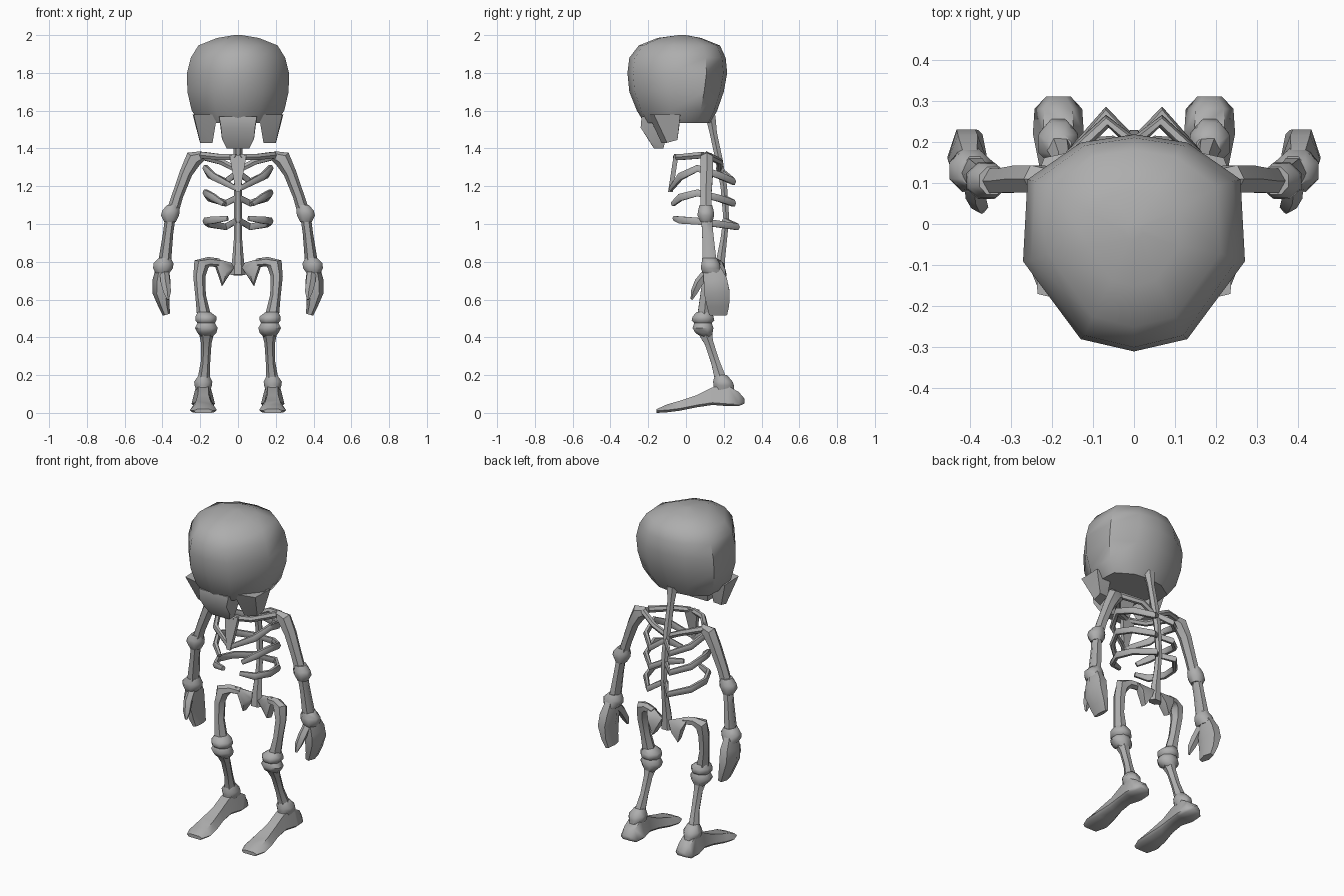
import bpy, bmesh, math
from mathutils import Vector

bone = bpy.data.materials.new("bone_grey")
bone.diffuse_color = (0.42, 0.42, 0.42, 1)


def finish(name, bm, mirror, angle=50):
    bmesh.ops.recalc_face_normals(bm, faces=bm.faces)
    me = bpy.data.meshes.new(name)
    bm.to_mesh(me)
    bm.free()
    me.materials.append(bone)
    me.polygons.foreach_set("use_smooth", [True] * len(me.polygons))
    me.set_sharp_from_angle(angle=math.radians(angle))
    ob = bpy.data.objects.new(name, me)
    bpy.context.collection.objects.link(ob)
    if mirror:
        ob.modifiers.new("mirror", 'MIRROR')
    return ob


def skin(bm, rings):
    """Bridge rings of points and cap both ends."""
    vs = [[bm.verts.new(p) for p in r] for r in rings]
    n = len(vs[0])
    for a, b in zip(vs, vs[1:]):
        for i in range(n):
            j = (i + 1) % n
            bm.faces.new((a[i], a[j], b[j], b[i]))
    bm.faces.new(vs[0])
    bm.faces.new(vs[-1])


def tube(name, pts, ref=(0, 1, 0), n=6, mirror=True):
    """Tube through (x, y, z, radius across, radius along ref)."""
    ref = Vector(ref)
    bm = bmesh.new()
    c = [Vector(p[:3]) for p in pts]
    rings = []
    for i, p in enumerate(pts):
        t = (c[min(i + 1, len(c) - 1)] - c[max(i - 1, 0)]).normalized()
        s = t.cross(ref).normalized()
        u = s.cross(t)
        rings.append([c[i] + s * p[3] * math.cos(k * math.tau / n)
                      + u * p[4] * math.sin(k * math.tau / n) for k in range(n)])
    skin(bm, rings)
    return finish(name, bm, mirror)


def stack(name, levels, n=8):
    """Vertical lumps from level rings (z, x, y, half x, half y)."""
    bm = bmesh.new()
    skin(bm, [[(x + a * math.cos((k + .5) * math.tau / n),
                y + b * math.sin((k + .5) * math.tau / n), z) for k in range(n)]
              for z, x, y, a, b in levels])
    return finish(name, bm, True)


def hull(name, pts, mirror=True):
    bm = bmesh.new()
    for p in pts:
        bm.verts.new(p)
    bmesh.ops.convex_hull(bm, input=bm.verts)
    return finish(name, bm, mirror)


# Skull: ten-sided outline lofted upwards (z, half width, front y, back y)
half = [(0, -1), (.48, -.887), (1, -.17), (.96, .585), (.48, .925), (0, 1)]
outline = half + [(-x, y) for x, y in half[-2:0:-1]]
bm = bmesh.new()
skin(bm, [[(x * w, (f + b) / 2 + y * (b - f) / 2, z) for x, y in outline]
          for z, w, f, b in [(1.535, .20, -.22, .13), (1.60, .245, -.26, .165),
                             (1.70, .268, -.30, .20), (1.80, .27, -.31, .218),
                             (1.88, .25, -.30, .21), (1.945, .21, -.25, .18),
                             (1.985, .11, -.15, .08), (2.0, .02, -.04, 0)]])
finish("skull", bm, False)

# Upper jaw and cheekbones
hull("upper_jaw", [(s * x, y, z) for s in (-1, 1) for x, y, z in
                   [(.10, -.235, 1.57), (.09, -.24, 1.51), (.06, -.17, 1.40),
                    (.06, -.12, 1.40), (.09, -.08, 1.56), (.085, -.20, 1.45)]], False)
hull("cheekbone", [(.11, -.20, 1.58), (.235, -.17, 1.58), (.24, -.03, 1.58), (.14, -.03, 1.56),
                   (.20, -.10, 1.43), (.135, -.13, 1.43), (.205, -.045, 1.445), (.15, -.05, 1.445)])

# Spine with flared sacrum
tube("spine", [(0, .13, 1.57, .035, .03), (0, .145, 1.48, .022, .022), (0, .175, 1.34, .024, .022),
               (0, .20, 1.2, .022, .02), (0, .213, 1.03, .02, .018), (0, .20, .92, .022, .02),
               (0, .185, .82, .03, .026), (0, .18, .73, .04, .032)], mirror=False)

# Breastbone and collarbones
hull("breastbone", [(s * x, y, z) for s in (-1, 1) for x, y, z in
                    [(.045, -.065, 1.365), (.045, -.04, 1.365), (.012, -.095, 1.17), (.012, -.07, 1.17)]], False)
tube("collarbone", [(.01, -.055, 1.355, .016, .018), (.10, -.02, 1.355, .016, .018),
                    (.19, .09, 1.365, .018, .02)], (0, 0, 1))
tube("shoulder_blade_bar", [(.01, .175, 1.29, .016, .018), (.09, .18, 1.33, .016, .018),
                            (.20, .12, 1.36, .018, .02)], (0, 0, 1))

# Ribs: spine z, back z, side z, front z, front x
for i, (zs, zb, zm, zf, xf) in enumerate([(1.27, 1.225, 1.295, 1.185, .005),
                                          (1.14, 1.11, 1.165, 1.105, .075),
                                          (1.02, .985, 1.015, 1.03, .055)]):
    back = .25 + .02 * (i == 2)
    tube(f"rib_{i + 1}", [(.005, .20, zs, .014, .016), (.065, back, zb, .016, .02),
                          (.15, .17, (zb + zm) / 2, .016, .021), (.172, .06, zm, .016, .021),
                          (.13, -.03, zm * .6 + zf * .4, .016, .022),
                          (xf, -.08 + .01 * i, zf, .013, .014)], (0, 0, 1))

# Arms
tube("upper_arm", [(.185, .11, 1.362, .025, .022), (.235, .11, 1.345, .046, .038),
                   (.275, .11, 1.27, .034, .038), (.32, .105, 1.15, .03, .034),
                   (.348, .105, 1.06, .032, .034)])
stack("elbow", [(1.10, .345, .105, .034, .036), (1.07, .355, .105, .05, .045),
                (1.045, .36, .105, .052, .048), (1.01, .36, .108, .032, .034)])
tube("forearm", [(.358, .108, 1.04, .028, .032), (.37, .115, .95, .027, .034),
                 (.388, .125, .80, .034, .042)])
stack("wrist", [(.82, .387, .125, .034, .042), (.79, .395, .13, .058, .052),
                (.765, .397, .13, .056, .056), (.74, .40, .14, .04, .055)])

# Hands
tube("hand", [(.40, .135, .77, .034, .05), (.405, .155, .70, .048, .072),
              (.408, .163, .64, .046, .078), (.393, .17, .57, .03, .068),
              (.378, .17, .52, .02, .055)])
tube("thumb", [(.39, .11, .74, .025, .025), (.385, .07, .69, .026, .026),
               (.375, .045, .64, .02, .022), (.37, .03, .60, .006, .006)], (1, 0, 0), 5)

# Pelvis wings
hull("pelvis_wing", [(.02, .16, .77), (.02, .20, .79), (.05, .215, .73), (.125, .15, .82), (.13, .19, .80),
                     (.085, .20, .67), (.08, .16, .68), (.11, .21, .755), (.06, .14, .75)])

# Legs
tube("thigh", [(.10, .165, .795, .022, .024), (.155, .15, .80, .026, .028),
               (.195, .13, .785, .042, .038), (.205, .12, .72, .032, .036),
               (.198, .105, .62, .028, .034), (.178, .095, .50, .038, .042)])
stack("knee", [(.535, .18, .095, .035, .04), (.51, .17, .09, .06, .06), (.49, .17, .09, .06, .065),
               (.475, .168, .09, .05, .05), (.45, .168, .09, .065, .06), (.425, .165, .095, .055, .05),
               (.40, .166, .11, .03, .03)])
tube("shin", [(.167, .10, .43, .042, .042), (.168, .122, .37, .028, .027),
              (.172, .155, .27, .025, .026), (.18, .18, .19, .032, .034), (.183, .195, .12, .04, .045)])
stack("ankle", [(.20, .18, .185, .03, .035), (.165, .184, .195, .052, .056),
                (.145, .184, .20, .05, .058), (.12, .184, .20, .04, .06)])

# Feet: heel to toe sections (y, half width, sole z, top z)
bm = bmesh.new()
skin(bm, [[(.184 - w, y, lo + .012), (.184 - w * .8, y, lo), (.184 + w * .8, y, lo),
           (.184 + w, y, lo + .012), (.184 + w * .6, y, hi), (.184 - w * .6, y, hi)]
          for y, w, lo, hi in [(.31, .03, .05, .075), (.28, .058, .036, .11), (.22, .062, .036, .145),
                               (.14, .046, .042, .135), (.06, .048, .03, .095), (-.03, .064, .012, .065),
                               (-.10, .072, .003, .045), (-.155, .05, 0, .02)]])
finish("foot", bm, True)
